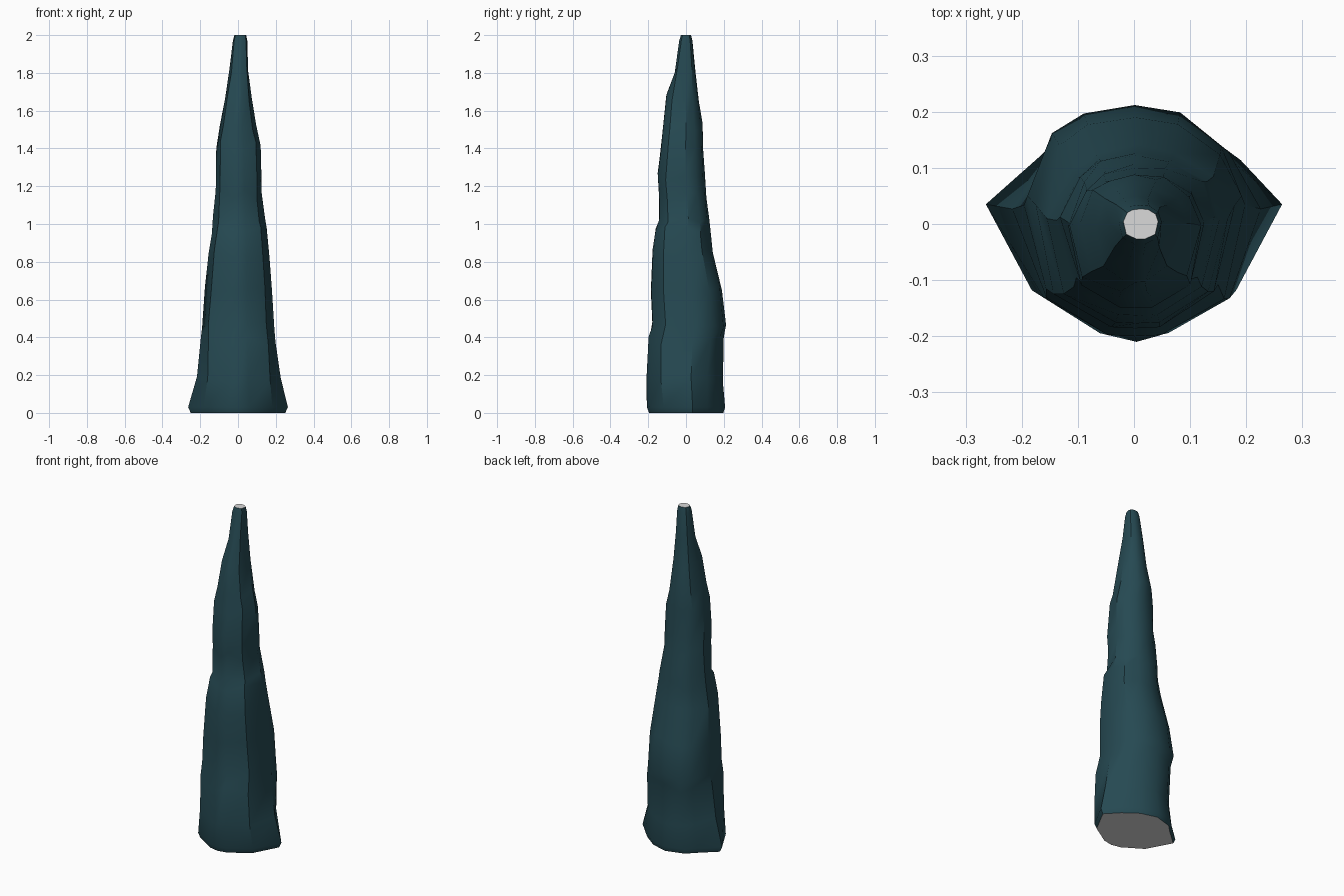
import bpy, bmesh, math, random

if "Cube" in bpy.data.objects:
    bpy.data.objects.remove(bpy.data.objects["Cube"])

random.seed(4)


def material(name, rgb):
    m = bpy.data.materials.new(name)
    m.diffuse_color = (*rgb, 1)
    m.use_nodes = True
    m.node_tree.nodes["Principled BSDF"].inputs["Base Color"].default_value = m.diffuse_color
    return m


teal = material("dark_teal_rock", (0.019, 0.067, 0.085))
pale = material("pale_grey_cut", (0.7, 0.7, 0.7))

# Ring profile: height, left, right, front, back
rings = [
    (0.0, -.25, .25, -.195, .197), (0.03, -.264, .264, -.207, .207),
    (0.18, -.217, .226, -.21, .195), (0.38, -.196, .198, -.2, .2),
    (0.47, -.19, .192, -.178, .212), (0.65, -.175, .18, -.186, .19),
    (0.84, -.155, .167, -.177, .142), (0.97, -.138, .152, -.163, .127),
    (1.03, -.132, .143, -.142, .122), (1.16, -.118, .125, -.143, .108),
    (1.25, -.117, .124, -.15, .1), (1.42, -.115, .12, -.132, .09),
    (1.51, -.096, .096, -.121, .088), (1.66, -.068, .073, -.104, .068),
    (1.82, -.045, .054, -.06, .05), (1.97, -.027, .049, -.036, .034),
    (2.0, -.019, .043, -.027, .027),
]

# Lozenge outline of the flared foot, as fractions of the half width and depth
foot = [(1, .17), (.72, .55), (.39, .86), (0, 1), (-.43, .84), (-.62, .6),
        (-1, .17), (-.69, -.57), (-.23, -.94), (0, -1), (.23, -.94), (.69, -.57)]


def outline(blend):
    """Blend the lozenge foot into a rounded, flat-sided shaft section."""
    pts = []
    for fx, fy in foot:
        a = math.atan2(fy, fx)
        c, s = math.cos(a), math.sin(a)
        r = (abs(c) ** 2.5 + abs(s) ** 2.5) ** (-1 / 2.5)
        pts.append((fx + (c * r - fx) * blend, fy + (s * r - fy) * blend))
    mx = max(abs(p[0]) for p in pts)
    return [(x / mx, y) for x, y in pts]


# Rock spire lofted through the rings
bm = bmesh.new()
loops = []
for i, (z, x0, x1, y0, y1) in enumerate(rings):
    cx, cy, hx, hy = (x0 + x1) / 2, (y0 + y1) / 2, (x1 - x0) / 2, (y1 - y0) / 2
    rough = 0 if i < 2 or i > 14 else 1
    loop = []
    for x, y in outline(min(1, max(0, (z - .03) / .3))):
        # chip the diagonal corners unevenly, keep the extreme sides in place
        k = 1 - rough * random.uniform(0, .06) * (max(abs(x), abs(y)) < .97)
        dz = rough * random.uniform(-.025, .025)
        loop.append(bm.verts.new((cx + hx * x * k, cy + hy * y * k, z + dz)))
    loops.append(loop)
n = len(foot)
for lo, hi in zip(loops, loops[1:]):
    for j in range(n):
        k = (j + 1) % n
        bm.faces.new((lo[j], lo[k], hi[k], hi[j]))

# Cut ends in pale grey
for cap in (loops[0][::-1], loops[-1]):
    bm.faces.new(cap).material_index = 1
bmesh.ops.recalc_face_normals(bm, faces=bm.faces)

mesh = bpy.data.meshes.new("rock_spire")
bm.to_mesh(mesh)
bm.free()
mesh.materials.append(teal)
mesh.materials.append(pale)
spire = bpy.data.objects.new("rock_spire", mesh)
bpy.context.collection.objects.link(spire)
bpy.context.view_layer.objects.active = spire
spire.select_set(True)
bpy.ops.object.shade_smooth_by_angle(angle=math.radians(35))
